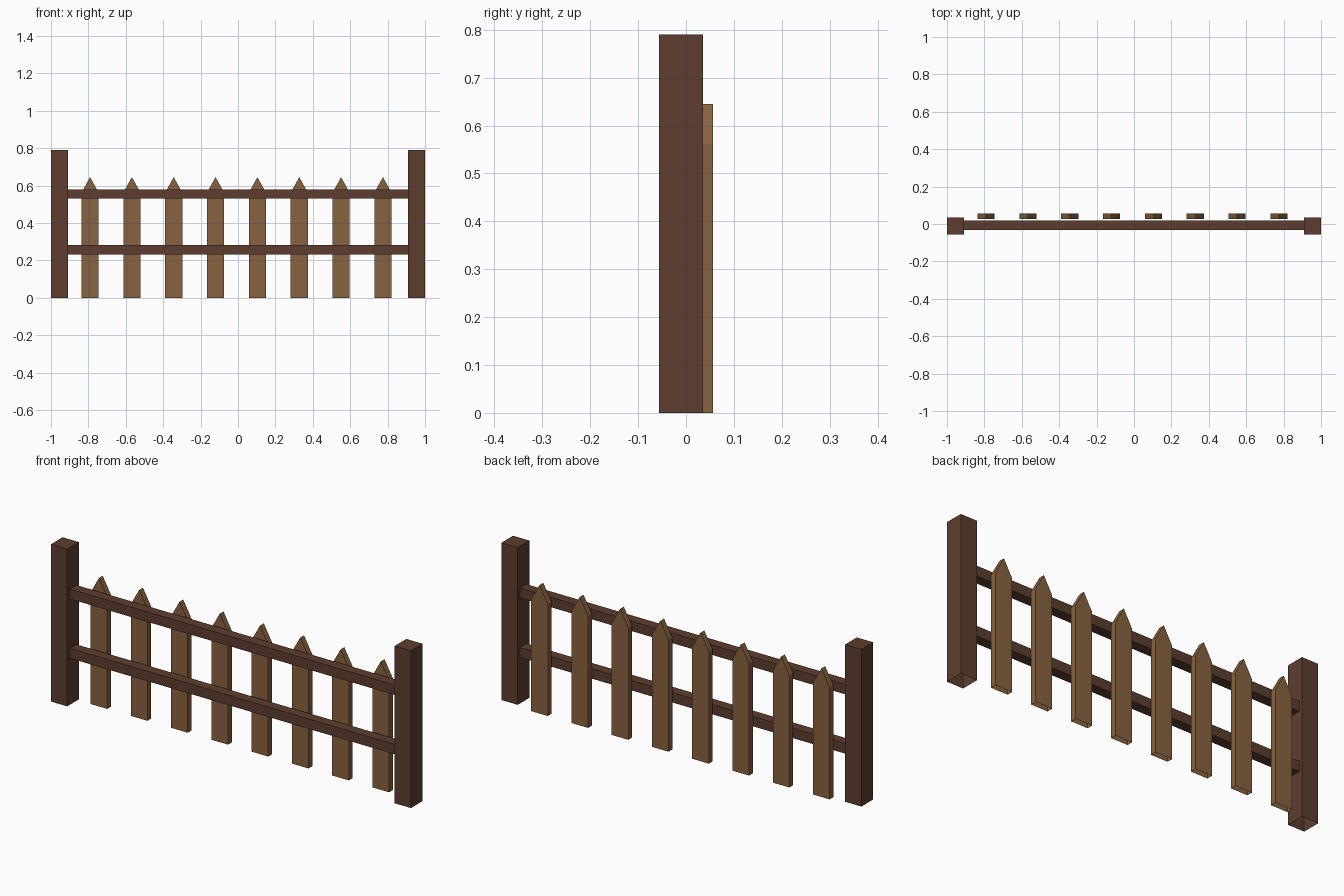
import bpy
import bmesh

cube = bpy.data.objects.get("Cube")
if cube:
    bpy.data.objects.remove(cube, do_unlink=True)


def make_material(name, color):
    mat = bpy.data.materials.new(name)
    mat.use_nodes = True
    mat.diffuse_color = color
    bsdf = mat.node_tree.nodes["Principled BSDF"]
    bsdf.inputs["Base Color"].default_value = color
    bsdf.inputs["Roughness"].default_value = 0.9
    return mat


def extrude_profile(name, profile, y0, y1, mat, open_bottom=False):
    """Extrude an outline in the xz plane from y0 to y1."""
    bm = bmesh.new()
    face = bm.faces.new([bm.verts.new((x, y0, z)) for x, z in profile])
    result = bmesh.ops.extrude_face_region(bm, geom=[face], use_keep_orig=True)
    moved = [v for v in result["geom"] if isinstance(v, bmesh.types.BMVert)]
    bmesh.ops.translate(bm, verts=moved, vec=(0, y1 - y0, 0))
    bmesh.ops.recalc_face_normals(bm, faces=bm.faces)
    if open_bottom:
        low = [f for f in bm.faces if f.normal.z < -0.9]
        bmesh.ops.delete(bm, geom=low, context="FACES_ONLY")
    mesh = bpy.data.meshes.new(name)
    bm.to_mesh(mesh)
    bm.free()
    mesh.materials.append(mat)
    obj = bpy.data.objects.new(name, mesh)
    bpy.context.collection.objects.link(obj)
    return obj


def rectangle(x0, x1, z0, z1):
    return [(x0, z0), (x1, z0), (x1, z1), (x0, z1)]


dark_wood = make_material("dark brown wood", (0.109, 0.048, 0.028, 1))
light_wood = make_material("light brown wood", (0.245, 0.122, 0.050, 1))

# End posts
POST_WIDTH = 0.09
for side, x in (("right", -1.0), ("left", 1.0 - POST_WIDTH)):
    extrude_profile(side + "_post", rectangle(x, x + POST_WIDTH, 0, 0.79),
                    -0.056, 0.036, dark_wood, open_bottom=True)

# Horizontal rails between the posts
for level, z in (("lower", 0.232), ("upper", 0.53)):
    extrude_profile(level + "_rail", rectangle(-0.93, 0.93, z, z + 0.05),
                    -0.032, 0.019, dark_wood)

# Pointed pickets behind the rails
HALF, SHOULDER, PEAK = 0.046, 0.562, 0.645
for i in range(8):
    x = -0.791 + i * 0.2237
    outline = [(x - HALF, 0), (x + HALF, 0), (x + HALF, SHOULDER),
               (x, PEAK), (x - HALF, SHOULDER)]
    extrude_profile(f"picket_{i + 1}", outline, 0.026, 0.056, light_wood,
                    open_bottom=True)
